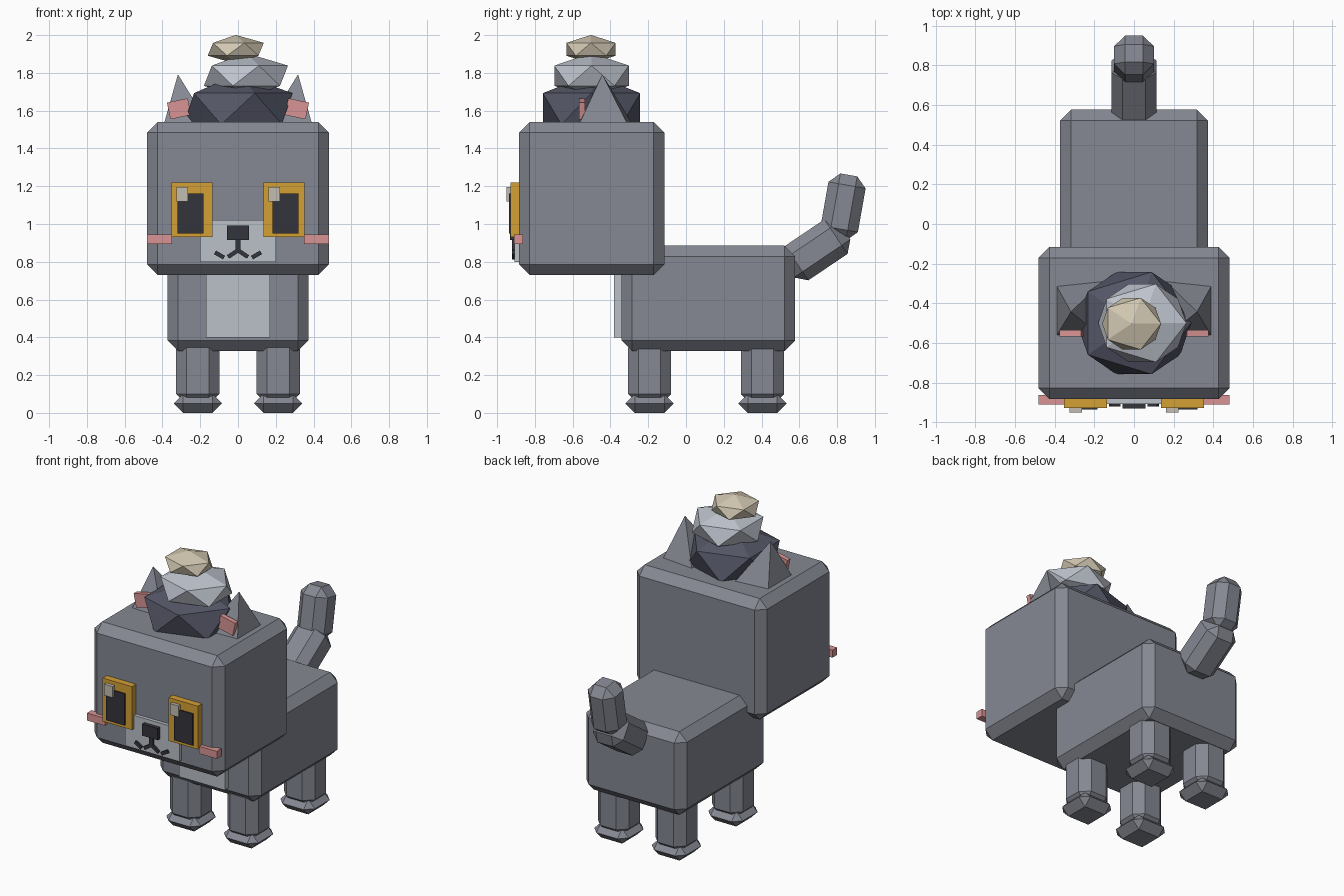
import bpy, bmesh, math
from mathutils import Matrix, Vector

if "Cube" in bpy.data.objects:
    bpy.data.objects.remove(bpy.data.objects["Cube"])


def material(name, r, g, b):
    lin = [((c / 255 + 0.055) / 1.055) ** 2.4 for c in (r, g, b)]
    m = bpy.data.materials.new(name)
    m.diffuse_color = (*lin, 1)
    m.use_nodes = True
    m.node_tree.nodes["Principled BSDF"].inputs["Base Color"].default_value = m.diffuse_color
    return m


GREY = material("grey fur", 133, 136, 146)
PALE = material("pale fur", 186, 193, 199)
GOLD = material("gold iris", 212, 160, 52)
BLACK = material("near black", 52, 52, 60)
PINK = material("pink", 216, 148, 148)
CREAM = material("cream highlight", 196, 190, 176)
SLATE = material("slate stone", 84, 86, 102)
SILVER = material("silver stone", 190, 195, 205)
SAND = material("sand stone", 210, 200, 178)


def finish(bm, name, mat):
    bmesh.ops.recalc_face_normals(bm, faces=bm.faces)
    mesh = bpy.data.meshes.new(name)
    bm.to_mesh(mesh)
    bm.free()
    mesh.materials.append(mat)
    ob = bpy.data.objects.new(name, mesh)
    bpy.context.collection.objects.link(ob)
    return ob


def box(name, mat, x, y, z, bevel=0, rot=(0, 'X')):
    """Box from (min, max) ranges, chamfered, then turned about its centre."""
    bm = bmesh.new()
    bmesh.ops.create_cube(bm, size=1)
    bmesh.ops.scale(bm, vec=[r[1] - r[0] for r in (x, y, z)], verts=bm.verts)
    if bevel:
        bmesh.ops.bevel(bm, geom=list(bm.edges), offset=bevel, segments=1,
                        profile=0.5, affect='EDGES')
    centre = Vector([(r[0] + r[1]) / 2 for r in (x, y, z)])
    turn = Matrix.Rotation(math.radians(rot[0]), 4, rot[1])
    bm.transform(Matrix.Translation(centre) @ turn)
    return finish(bm, name, mat)


def around(c, size):
    return (c - size / 2, c + size / 2)


def stone(name, mat, centre, radii):
    bm = bmesh.new()
    bmesh.ops.create_icosphere(bm, subdivisions=1, radius=1)
    bmesh.ops.scale(bm, vec=radii, verts=bm.verts)
    bmesh.ops.translate(bm, vec=centre, verts=bm.verts)
    return finish(bm, name, mat)


# Head, body and chest patch
box("head", GREY, (-.482, .482), (-.884, -.115), (.73, 1.54), .056)
box("body", GREY, (-.373, .373), (-.342, .578), (.328, .885), .056)
box("chest_patch", PALE, (-.17, .17), (-.382, -.30), (.40, .80))

# Legs and feet
for side, sx in (("left", -1), ("right", 1)):
    for end, y in (("front", -.193), ("back", .405)):
        x = sx * .213
        box(f"{end}_{side}_leg", GREY, around(x, .228), around(y, .228), (.045, .40), .055)
        box(f"{end}_{side}_foot", GREY, around(x, .255), around(y, .255), (0, .10), .0495)

# Tail in two bent segments
box("tail_base", GREY, around(0, .225), around(.69, .22), around(.863, .36), .055, (-56, 'X'))
box("tail_tip", GREY, around(0, .20), around(.832, .20), around(1.09, .345), .055, (-10, 'X'))

for side, sx in (("left", -1), ("right", 1)):
    # Ear: leaning four-sided pyramid
    bm = bmesh.new()
    base = [bm.verts.new((sx * x, y, 1.53)) for x, y in
            ((.392, -.31), (.392, -.565), (.155, -.575), (.155, -.285))]
    tip = bm.verts.new((sx * .318, -.443, 1.792))
    bm.faces.new(base)
    for i in range(4):
        bm.faces.new((base[i], base[(i + 1) % 4], tip))
    finish(bm, f"{side}_ear", GREY)
    box(f"{side}_inner_ear", PINK, around(sx * .312, .112), (-.567, -.535),
        around(1.61, .09), 0, (sx * 12, 'Y'))

    # Eye: iris, pupil and highlight (highlight sits left of both pupils)
    box(f"{side}_iris", GOLD, around(sx * .244, .216), (-.928, -.87), (.93, 1.22))
    box(f"{side}_pupil", BLACK, around(sx * .252, .137), (-.937, -.90), (.95, 1.162))
    box(f"{side}_highlight", CREAM, around(-.295 if sx < 0 else .192, .063),
        (-.95, -.92), (1.12, 1.195))

    # Cheek blush
    box(f"{side}_cheek", PINK, around(sx * .415, .132), (-.911, -.862), (.895, .945))

    # Mouth strokes
    box(f"{side}_inner_lip", BLACK, around(sx * .028, .06), (-.92, -.89),
        around(.842, .022), 0, (sx * 33, 'Y'))
    box(f"{side}_outer_lip", BLACK, around(sx * .098, .055), (-.92, -.89),
        around(.836, .022), 0, (-sx * 30, 'Y'))

# Muzzle, nose and stem
box("muzzle", PALE, (-.20, .20), (-.907, -.87), (.80, 1.02))
box("nose", BLACK, (-.058, .058), (-.932, -.89), (.915, .993))
box("mouth_stem", BLACK, (-.014, .014), (-.92, -.89), (.85, .92))

# Stack of faceted stones on the head
stone("lower_stone", SLATE, (0, -.5, 1.61), (.322, .303, .185))
stone("middle_stone", SILVER, (.042, -.5, 1.785), (.249, .232, .12))
stone("upper_stone", SAND, (-.012, -.503, 1.925), (.166, .153, .076))
